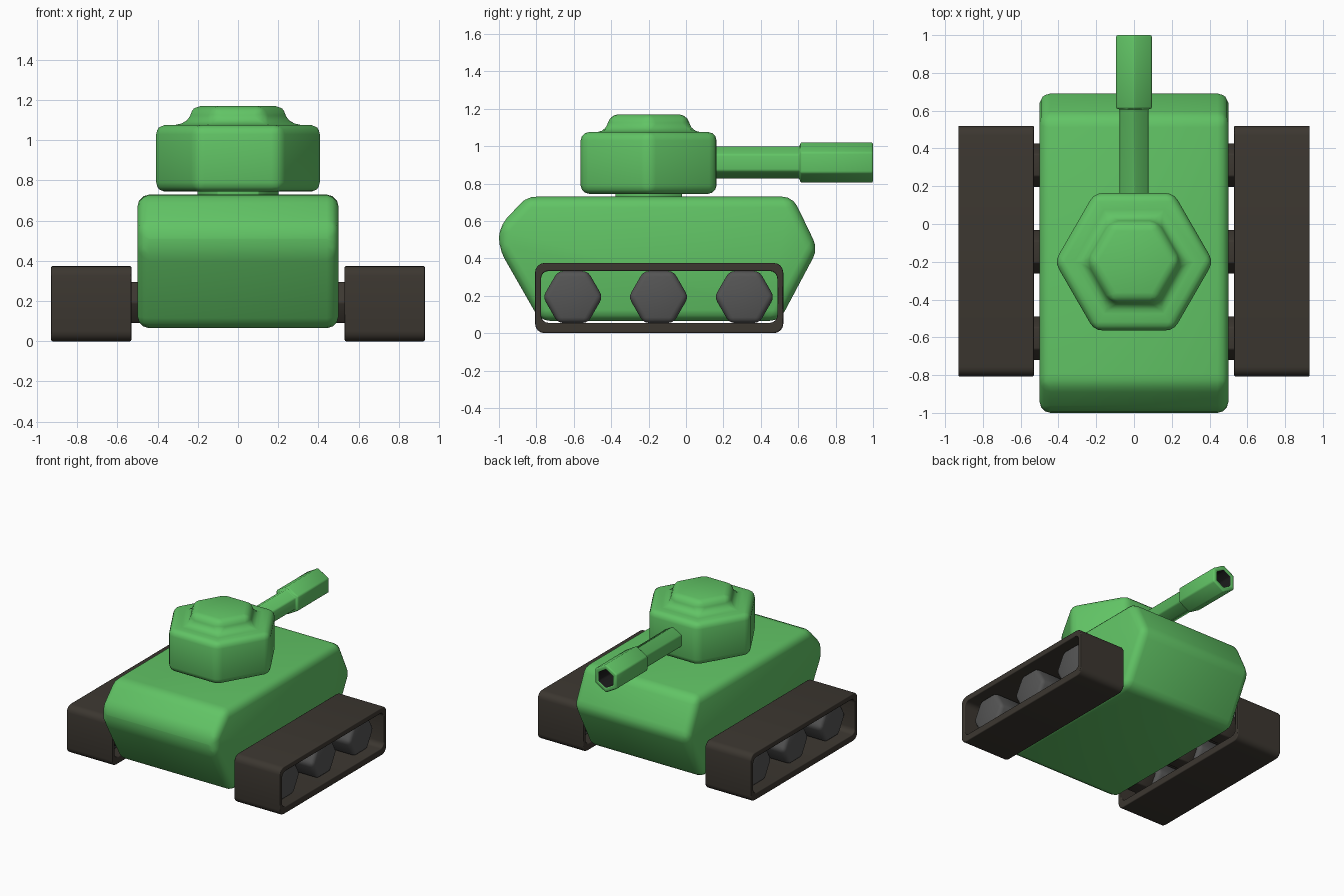
import bpy, bmesh
from math import sin, cos, pi, radians

if "Cube" in bpy.data.objects:
    bpy.data.objects.remove(bpy.data.objects["Cube"])


def material(name, rgb):
    m = bpy.data.materials.new(name)
    m.diffuse_color = (*rgb, 1)
    m.use_nodes = True
    m.node_tree.nodes["Principled BSDF"].inputs["Base Color"].default_value = m.diffuse_color
    return m


green = material("green_paint", (0.12, 0.55, 0.13))
brown = material("dark_track", (0.045, 0.038, 0.03))
grey = material("wheel_grey", (0.09, 0.09, 0.09))
black = material("bore_black", (0.01, 0.01, 0.01))


def loft(name, rings, mats, bevel, segs=3, closed=False, mirror=False,
         harden=False, second_from=None):
    """Skin a list of rings; cap the ends, or join last to first if closed."""
    bm = bmesh.new()
    loops = [[bm.verts.new(p) for p in r] for r in rings]
    n = len(loops[0])
    pairs = list(zip(loops, loops[1:]))
    if closed:
        pairs.append((loops[-1], loops[0]))
    for k, (a, b) in enumerate(pairs):
        for i in range(n):
            j = (i + 1) % n
            f = bm.faces.new((a[i], a[j], b[j], b[i]))
            if second_from is not None and k >= second_from:
                f.material_index = 1
    if not closed:
        bm.faces.new(loops[0])
        end = bm.faces.new(loops[-1])
        end.material_index = 0 if second_from is None else 1
    bmesh.ops.recalc_face_normals(bm, faces=bm.faces)
    for f in bm.faces:
        f.smooth = True
    me = bpy.data.meshes.new(name)
    bm.to_mesh(me)
    bm.free()
    for m in mats:
        me.materials.append(m)
    ob = bpy.data.objects.new(name, me)
    bpy.context.collection.objects.link(ob)
    if mirror:
        ob.modifiers.new("mirror", "MIRROR")
    bv = ob.modifiers.new("bevel", "BEVEL")
    bv.width, bv.segments = bevel, segs
    bv.limit_method, bv.angle_limit = "ANGLE", radians(25)
    bv.harden_normals = harden
    return ob


def hexagon(r, start=0):
    return [(r * cos(start + i * pi / 3), r * sin(start + i * pi / 3)) for i in range(6)]


def hex_z(r, z, cy):
    return [(u, cy + v, z) for u, v in hexagon(r)]


def hex_y(r, y, cz):
    return [(u, y, cz + v) for u, v in hexagon(r, pi / 2)]


def hex_x(r, x, cy, cz):
    return [(x, cy + u, cz + v) for u, v in hexagon(r)]


def round_rect(x, y0, y1, z0, z1, r, n=4):
    pts = []
    corners = [(y1 - r, z1 - r), (y0 + r, z1 - r), (y0 + r, z0 + r), (y1 - r, z0 + r)]
    for q, (cy, cz) in enumerate(corners):
        for i in range(n + 1):
            a = (q + i / n) * pi / 2
            pts.append((x, cy + r * cos(a), cz + r * sin(a)))
    return pts


# hull: side profile extruded across x
profile = [(-0.78, 0.065), (-1.0, 0.45), (-1.0, 0.57), (-0.85, 0.73),
           (0.57, 0.73), (0.705, 0.45), (0.5, 0.065)]
loft("hull", [[(x, y, z) for y, z in profile] for x in (-0.5, 0.5)], [green], 0.058)

# turret with hatch, and the neck beneath it
TY = -0.2
loft("turret", [hex_z(r, z, TY) for r, z in
                ((0.42, 0.745), (0.42, 1.075), (0.265, 1.075), (0.24, 1.17))],
     [green], 0.045)
loft("turret_neck", [hex_z(0.205, z, TY) for z in (0.70, 0.78)], [green], 0.005, 1)

# gun barrel with thicker hollow muzzle
loft("gun_barrel", [hex_y(r, y, 0.912) for r, y in
                    ((0.088, 0.08), (0.088, 0.61), (0.11, 0.61),
                     (0.11, 1.0), (0.07, 1.0), (0.07, 0.72))],
     [green, black], 0.01, 2, second_from=4)

# track belts: open frames, mirrored
loft("tracks", [round_rect(0.53, -0.807, 0.52, 0, 0.375, 0.05),
                round_rect(0.93, -0.807, 0.52, 0, 0.375, 0.05),
                round_rect(0.93, -0.775, 0.488, 0.055, 0.332, 0.04),
                round_rect(0.53, -0.775, 0.488, 0.055, 0.332, 0.04)],
     [brown], 0.008, 2, closed=True, mirror=True, harden=True)

# wheels and axles, mirrored
for i, y in enumerate((-0.605, -0.147, 0.312)):
    loft(f"wheels_{i + 1}", [hex_x(0.16, x, y, 0.193) for x in (0.61, 0.86)],
         [grey], 0.03, mirror=True)
    loft(f"axles_{i + 1}", [hex_x(0.117, x, y, 0.193) for x in (0.46, 0.64)],
         [brown], 0.008, 2, mirror=True)
